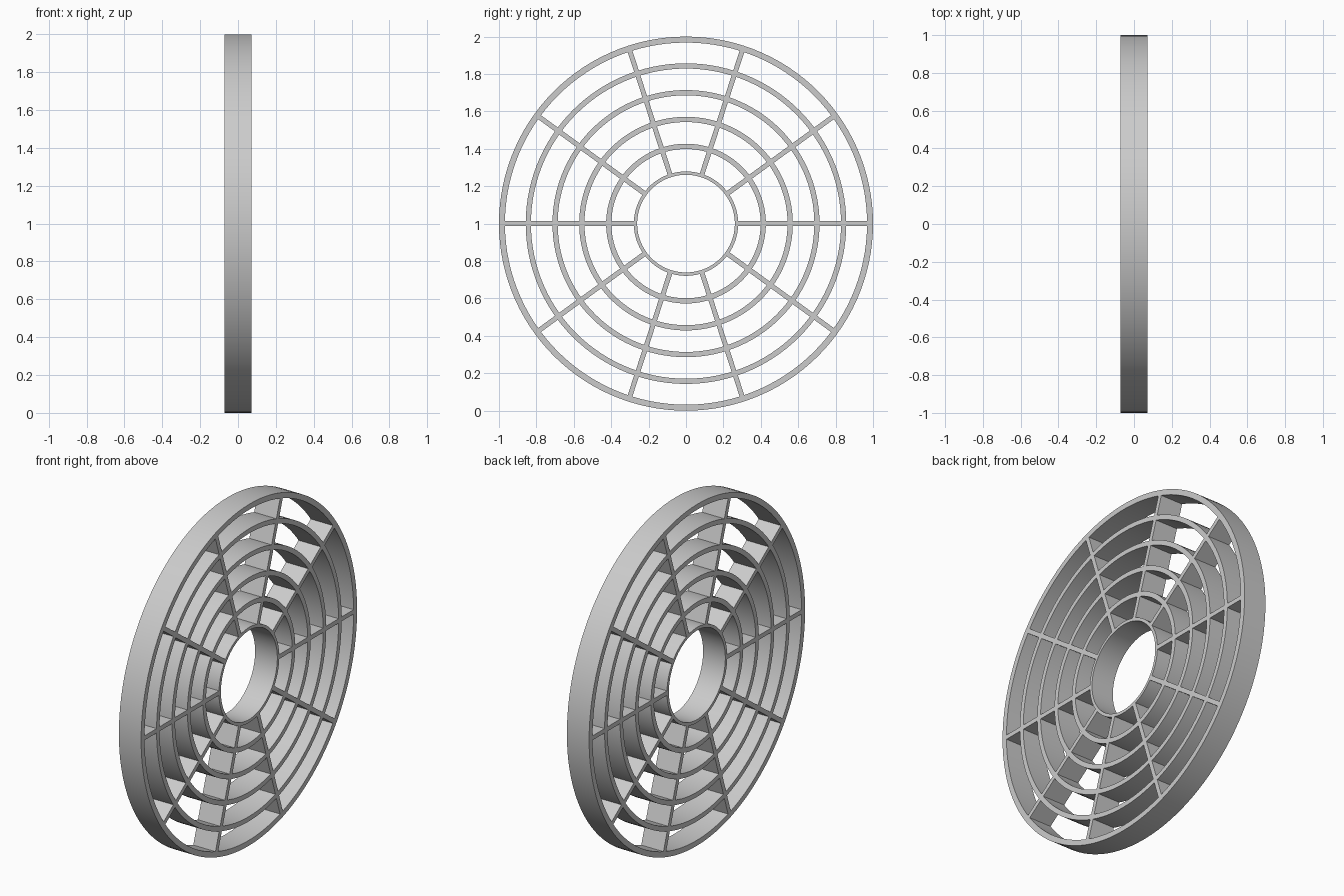
import bpy, bmesh
from math import sin, cos, pi

if "Cube" in bpy.data.objects:
    bpy.data.objects.remove(bpy.data.objects["Cube"])

HALF = 0.072          # half depth along x
CZ = 1.0              # centre height
SEG = 120
SPOKES = 10
SPOKE_W = 0.026
# (outer, inner) radius of each concentric ring, from hub to rim
RINGS = [(0.279, 0.261), (0.427, 0.399), (0.571, 0.543),
         (0.714, 0.686), (0.857, 0.829), (1.0, 0.968)]


def finish(bm, name):
    bmesh.ops.recalc_face_normals(bm, faces=bm.faces)
    mesh = bpy.data.meshes.new(name)
    bm.to_mesh(mesh)
    bm.free()
    ob = bpy.data.objects.new(name, mesh)
    bpy.context.collection.objects.link(ob)
    return ob


def ring(name, r_out, r_in):
    # rectangular section swept around the x axis
    bm = bmesh.new()
    section = [(-HALF, r_in), (HALF, r_in), (HALF, r_out), (-HALF, r_out)]
    loops = []
    for i in range(SEG):
        a = 2 * pi * i / SEG
        loops.append([bm.verts.new((x, r * cos(a), CZ + r * sin(a))) for x, r in section])
    for i in range(SEG):
        p, q = loops[i], loops[(i + 1) % SEG]
        for j in range(4):
            k = (j + 1) % 4
            bm.faces.new((p[j], p[k], q[k], q[j]))
    ob = finish(bm, name)
    bpy.ops.object.select_all(action='DESELECT')
    ob.select_set(True)
    bpy.context.view_layer.objects.active = ob
    bpy.ops.object.shade_smooth_by_angle(angle=pi / 6)


def spoke(name, a):
    # flat blades bridging the gap between each pair of neighbouring rings
    bm = bmesh.new()
    for (r0, _), (_, r1) in zip(RINGS, RINGS[1:]):
        r0, r1 = r0 - 0.002, r1 + 0.002
        vs = bmesh.ops.create_cube(bm, size=1)['verts']
        for v in vs:
            x = v.co.x * 2 * HALF
            r = r0 + (v.co.y + 0.5) * (r1 - r0)
            w = v.co.z * SPOKE_W
            v.co = (x, r * cos(a) - w * sin(a), CZ + r * sin(a) + w * cos(a))
    finish(bm, name)


# concentric rings
for n, (ro, ri) in enumerate(RINGS):
    label = "hub_ring" if n == 0 else "outer_rim" if n == len(RINGS) - 1 else f"middle_ring_{n}"
    ring(label, ro, ri)

# radial spokes
for n in range(SPOKES):
    spoke(f"spoke_{n + 1}", 2 * pi * n / SPOKES)
